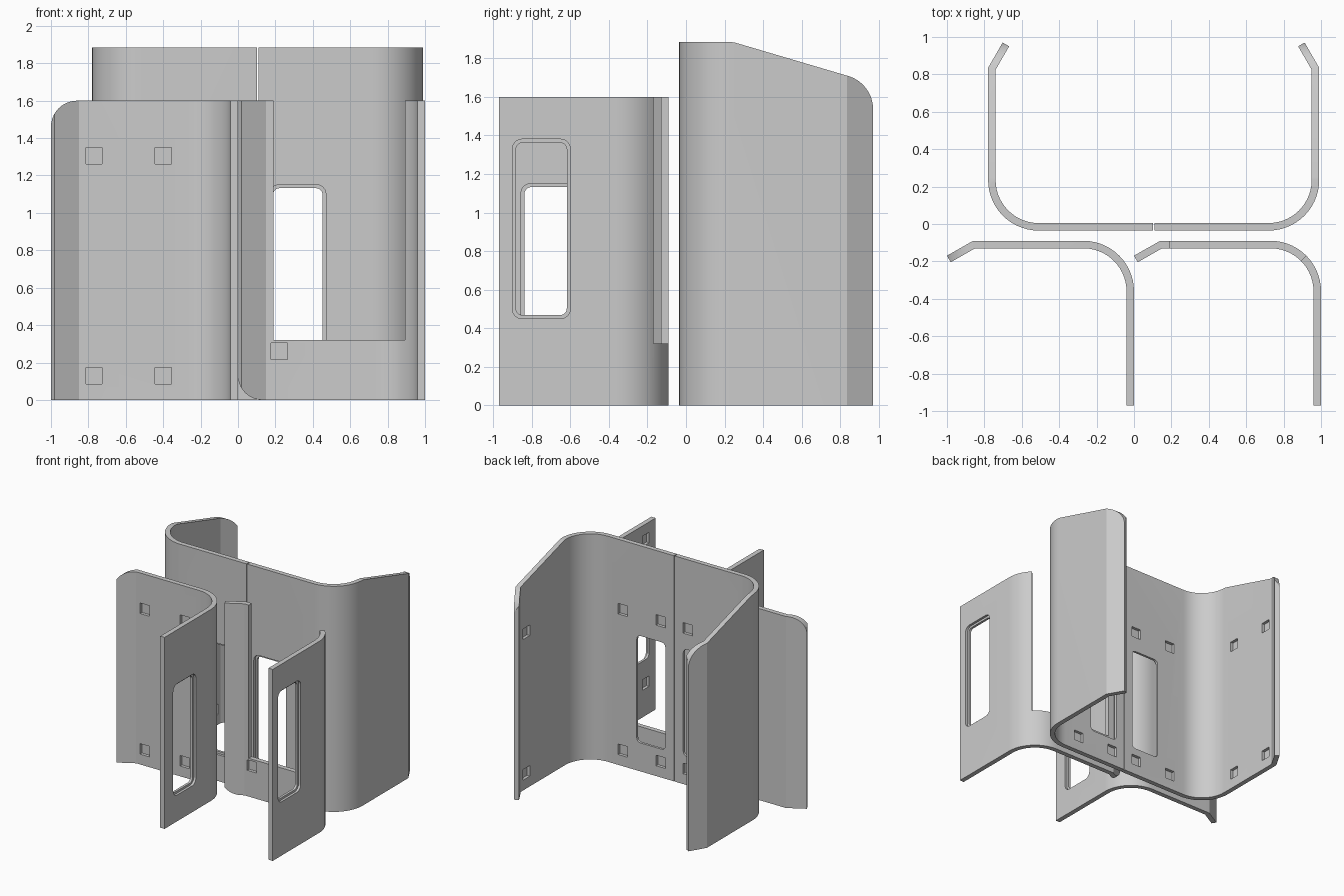
import bpy, bmesh, math
from mathutils import Vector

if "Cube" in bpy.data.objects:
    bpy.data.objects.remove(bpy.data.objects["Cube"])

T = 0.04          # sheet thickness
GREY = bpy.data.materials.new("grey")
GREY.diffuse_color = (0.60, 0.60, 0.60, 1)
GREY.use_nodes = True
GREY.node_tree.nodes["Principled BSDF"].inputs["Base Color"].default_value = GREY.diffuse_color


def prism(name, poly, axis, lo, hi):
    """Extrude a 2D outline along an axis: x -> (y, z), y -> (x, z), z -> (x, y)."""
    place = {'x': lambda a, b, h: (h, a, b),
             'y': lambda a, b, h: (a, h, b),
             'z': lambda a, b, h: (a, b, h)}[axis]
    bm = bmesh.new()
    face = bm.faces.new([bm.verts.new(place(a, b, lo)) for a, b in poly])
    res = bmesh.ops.extrude_face_region(bm, geom=[face])
    moved = [v for v in res['geom'] if isinstance(v, bmesh.types.BMVert)]
    bmesh.ops.translate(bm, verts=moved, vec=place(0, 0, hi - lo))
    bmesh.ops.recalc_face_normals(bm, faces=bm.faces)
    mesh = bpy.data.meshes.new(name)
    bm.to_mesh(mesh)
    bm.free()
    mesh.materials.append(GREY)
    ob = bpy.data.objects.new(name, mesh)
    bpy.context.collection.objects.link(ob)
    return ob


def cut(ob, cutter):
    mod = ob.modifiers.new("cut", 'BOOLEAN')
    mod.operation, mod.solver, mod.object = 'DIFFERENCE', 'EXACT', cutter
    bpy.context.view_layer.objects.active = ob
    bpy.ops.object.modifier_apply(modifier=mod.name)
    bpy.data.objects.remove(cutter)


def arc(cx, cy, r, a0, a1, n):
    return [(cx + r * math.cos(math.radians(a0 + (a1 - a0) * i / n)),
             cy + r * math.sin(math.radians(a0 + (a1 - a0) * i / n))) for i in range(n + 1)]


def bent_sheet(name, path, height):
    """Give a plan centreline its thickness and extrude it upward."""
    pts = [Vector(p) for p in path]
    left, right = [], []
    for i, p in enumerate(pts):
        d1 = (p - pts[i - 1]).normalized() if i else (pts[1] - p).normalized()
        d2 = (pts[i + 1] - p).normalized() if i < len(pts) - 1 else d1
        n1, n2 = Vector((-d1.y, d1.x)), Vector((-d2.y, d2.x))
        off = (n1 + n2) / (1 + n1.dot(n2)) * T / 2
        left.append(tuple(p + off))
        right.append(tuple(p - off))
    return prism(name, left + right[::-1], 'z', 0, height)


def rounded_rect(a0, a1, b0, b1, r):
    return (arc(a1 - r, b1 - r, r, 0, 90, 6) + arc(a0 + r, b1 - r, r, 90, 180, 6)
            + arc(a0 + r, b0 + r, r, 180, 270, 6) + arc(a1 - r, b0 + r, r, 270, 360, 6))


def window(ob, axis, face, inward, a0, a1, b0, b1):
    """Through opening with a shallow rebate on the given face."""
    m = 0.018
    lo, hi = sorted((face - inward * 0.05, face + inward * 0.02))
    cut(ob, prism("rebate", rounded_rect(a0, a1, b0, b1, 0.05), axis, lo, hi))
    lo, hi = sorted((face - inward * 0.05, face + inward * 0.09))
    cut(ob, prism("opening", rounded_rect(a0 + m, a1 - m, b0 + m, b1 - m, 0.035), axis, lo, hi))


def pockets(ob, axis, face, inward, centres, s=0.044):
    """Small square blind recesses."""
    lo, hi = sorted((face - inward * 0.03, face + inward * 0.025))
    for a, b in centres:
        square = [(a - s, b - s), (a + s, b - s), (a + s, b + s), (a - s, b + s)]
        cut(ob, prism("pocket", square, axis, lo, hi))


def finish(ob):
    bpy.ops.object.select_all(action='DESELECT')
    ob.select_set(True)
    bpy.context.view_layer.objects.active = ob
    bpy.ops.object.shade_smooth_by_angle(angle=math.radians(22))


# Tall rear shell halves, mirrored about the seam
SEAM = 0.105
for side, name in ((1, "rear_shell_left"), (-1, "rear_shell_right")):
    def mx(x):
        return x if side == 1 else 2 * SEAM - x
    path = ([(SEAM - 0.004, -0.015)] + arc(-0.51, 0.235, 0.25, 270, 180, 14)
            + [(-0.76, 0.83), (-0.685, 0.96)])
    shell = bent_sheet(name, [(mx(x), y) for x, y in path], 1.885)
    # sloping, rounded top of the wing
    top = ([(0.20, 2.1), (0.20, 1.885), (0.25, 1.882)]
           + arc(0.79, 1.535, 0.18, 73, 0, 10) + [(1.1, 1.535), (1.1, 2.1)])
    cut(shell, prism("slope", top, 'x', -1.5, 1.5))
    a0, a1 = sorted((mx(0.04), mx(-0.26)))
    window(shell, 'y', -0.035, 1, a0, a1, 0.22, 1.15)
    pockets(shell, 'y', 0.005, -1, [(mx(x), z) for x in (-0.02, -0.37) for z in (0.13, 1.305)])
    wing_y = (0.75, 0.36) if side == 1 else (0.75,)
    pockets(shell, 'x', mx(-0.74), -side, [(y, z) for y in wing_y for z in (0.13, 1.305)])
    finish(shell)

# Front panels: angled lip, flat, rounded corner, forward leg
for dx, name in ((0, "front_panel_left"), (1, "front_panel_right")):
    path = ([(-0.99, -0.187), (-0.855, -0.11)] + arc(-0.27, -0.36, 0.25, 90, 0, 14)
            + [(-0.02, -0.97)])
    panel = bent_sheet(name, [(x + dx, y) for x, y in path], 1.6)
    if dx == 0:
        # rounded upper corner of the lip
        corner = [(-1.1, 1.7), (-1.1, 1.46)] + arc(-0.86, 1.46, 0.14, 180, 90, 10) + [(-0.86, 1.7)]
        cut(panel, prism("corner", corner, 'y', -0.3, 0.0))
        window(panel, 'x', 0.0, -1, -0.855, -0.555, 0.22, 1.15)
        pockets(panel, 'y', -0.13, 1, [(x, z) for x in (-0.77, -0.4) for z in (0.13, 1.305)])
        pockets(panel, 'x', -0.04, 1, [(y, z) for y in (-0.79, -0.43) for z in (0.13, 1.305)])
    else:
        # rounded lower corner of the lip
        corner = [(-0.1, -0.1), (-0.1, 0.13)] + arc(0.13, 0.13, 0.13, 180, 270, 10) + [(0.13, -0.1)]
        cut(panel, prism("corner", corner, 'y', -0.3, 0.0))
        # tall notch through the flat and half of the bend
        notch = [(0.19, 0.1), (0.19, -0.3), (0.73, -0.36), (1.19, 0.1)]
        cut(panel, prism("notch", notch, 'z', 0.32, 1.8))
        window(panel, 'x', 1.0, -1, -0.9, -0.6, 0.45, 1.38)
        pockets(panel, 'y', -0.13, 1, [(0.22, 0.26)])
        pockets(panel, 'x', 0.96, 1, [(y, z) for y in (-0.84, -0.48) for z in (0.27, 1.47)])
    finish(panel)
